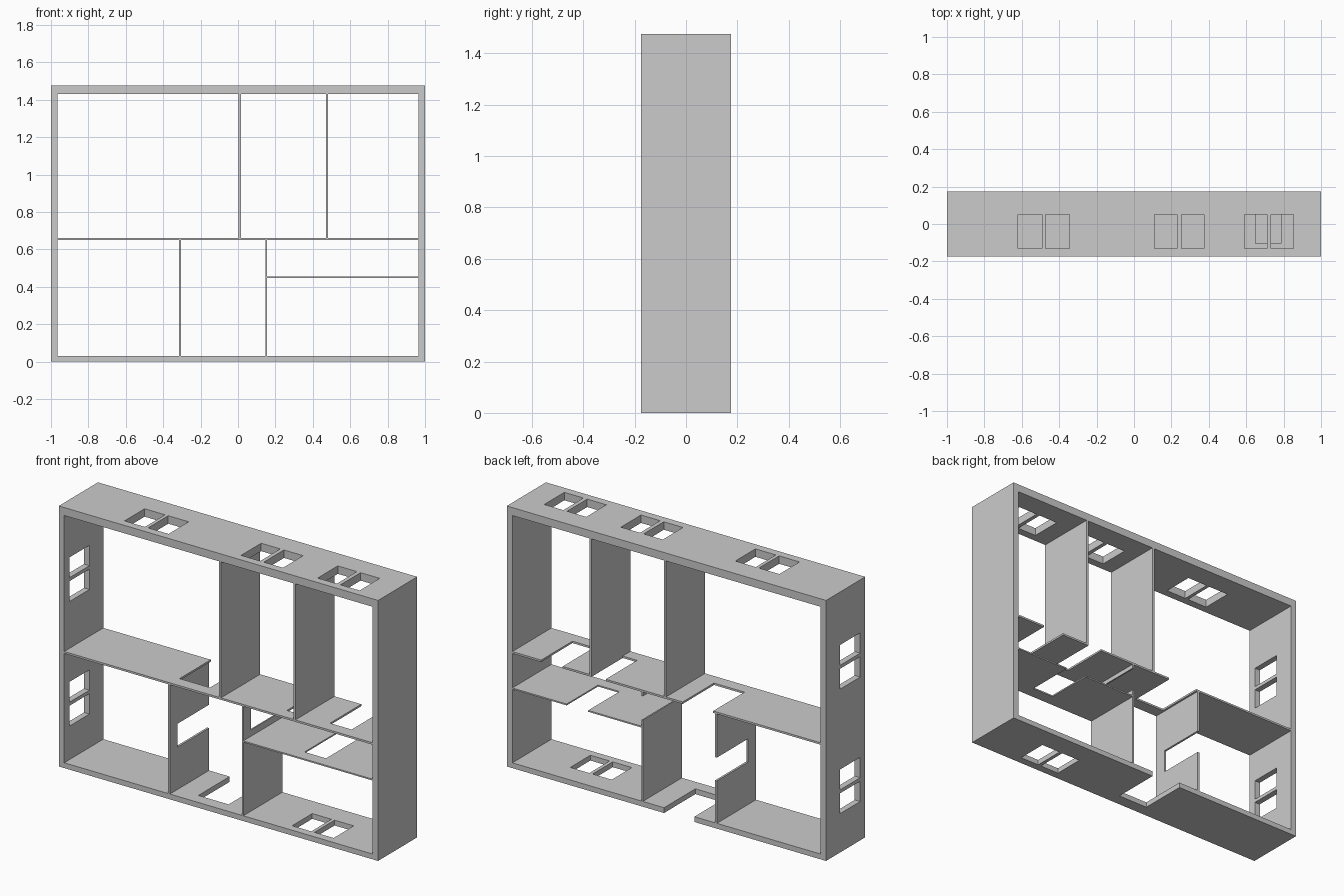
import bpy, bmesh

if "Cube" in bpy.data.objects:
    bpy.data.objects.remove(bpy.data.objects["Cube"])

# Upright building plan: x and z span the plan, y is the storey height (floor edge at +y)
Y0, Y1 = -0.175, 0.175        # wall extent
WIN = (-0.13, 0.05)           # window head and sill
DOOR = (-0.105, 0.25)         # door lintel, open through the floor edge


def add_object(name, bm):
    bmesh.ops.recalc_face_normals(bm, faces=bm.faces[:])
    mesh = bpy.data.meshes.new(name)
    bm.to_mesh(mesh)
    bm.free()
    obj = bpy.data.objects.new(name, mesh)
    bpy.context.collection.objects.link(obj)
    return obj


def boxes(name, spans):
    """One object made of boxes given as (x0, x1, y0, y1, z0, z1)."""
    bm = bmesh.new()
    for x0, x1, y0, y1, z0, z1 in spans:
        for v in bmesh.ops.create_cube(bm, size=1)["verts"]:
            v.co = (x1 if v.co.x > 0 else x0,
                    y1 if v.co.y > 0 else y0,
                    z1 if v.co.z > 0 else z0)
    return add_object(name, bm)


def cut(obj, spans):
    """Subtract boxes from an object and bake the result."""
    cutter = boxes("cutter", spans)
    cutter.hide_render = True
    mod = obj.modifiers.new("openings", "BOOLEAN")
    mod.operation, mod.solver, mod.object = "DIFFERENCE", "EXACT", cutter
    bpy.context.view_layer.update()
    dg = bpy.context.evaluated_depsgraph_get()
    baked = bpy.data.meshes.new_from_object(obj.evaluated_get(dg))
    obj.modifiers.clear()
    obj.data = baked
    bpy.data.objects.remove(cutter)


def wall(name, x0, x1, z0, z1, openings=()):
    obj = boxes(name, [(x0, x1, Y0, Y1, z0, z1)])
    if openings:
        cut(obj, openings)


def pair(a, w=0.12, gap=0.02):
    """Two neighbouring window spans starting at a."""
    return [(a, a + w), (a + w + gap, a + 2 * w + gap)]


# Outer walls: rectangular ring extruded through the storey height
outer = [(-1, 0), (1, 0), (1, 1.475), (-1, 1.475)]
inner = [(-0.966, 0.03), (0.965, 0.03), (0.965, 1.43), (-0.966, 1.43)]
bm = bmesh.new()
rings = [[bm.verts.new((x, y, z)) for x, z in loop]
         for loop, y in ((outer, Y0), (outer, Y1), (inner, Y1), (inner, Y0))]
for r in range(4):
    a, b = rings[r], rings[(r + 1) % 4]
    for i in range(4):
        j = (i + 1) % 4
        bm.faces.new((a[i], a[j], b[j], b[i]))
shell = add_object("outer_walls", bm)

# Window pairs on the top, bottom and left walls, and the entrance door
openings = [(-0.175, 0.015, *DOOR, -0.1, 0.1)]
for start in (-0.62, 0.11, 0.59):
    w, gap = (0.128, 0.02) if start < 0 else (0.12, 0.023)
    openings += [(p, q, *WIN, 1.4, 1.6) for p, q in pair(start, w, gap)]
openings += [(p, q, *WIN, -0.1, 0.1) for p, q in pair(0.43)]
for start in (0.22, 0.925):
    openings += [(-1.1, -0.9, *WIN, p, q) for p, q in pair(start, 0.115)]
cut(shell, openings)

# Long middle partition with three doorways
wall("middle_partition", -0.966, 0.965, 0.649, 0.66,
     [(p, q, *DOOR, 0.6, 0.7) for p, q in ((-0.293, -0.102), (0.38, 0.47), (0.65, 0.785))])

# Solid partitions between the upper rooms
wall("upper_partition_left", 0.003, 0.016, 0.66, 1.43)
wall("upper_partition_right", 0.47, 0.482, 0.66, 1.43)

# Lower partitions, each with one doorway
wall("lower_partition_left", -0.316, -0.304, 0.03, 0.649,
     [(-0.4, -0.2, *DOOR, 0.27, 0.402)])
wall("lower_partition_right", 0.148, 0.156, 0.03, 0.649,
     [(0.1, 0.2, *DOOR, 0.49, 0.625)])
wall("corridor_partition", 0.156, 0.965, 0.446, 0.454,
     [(0.49, 0.625, *DOOR, 0.4, 0.5)])
